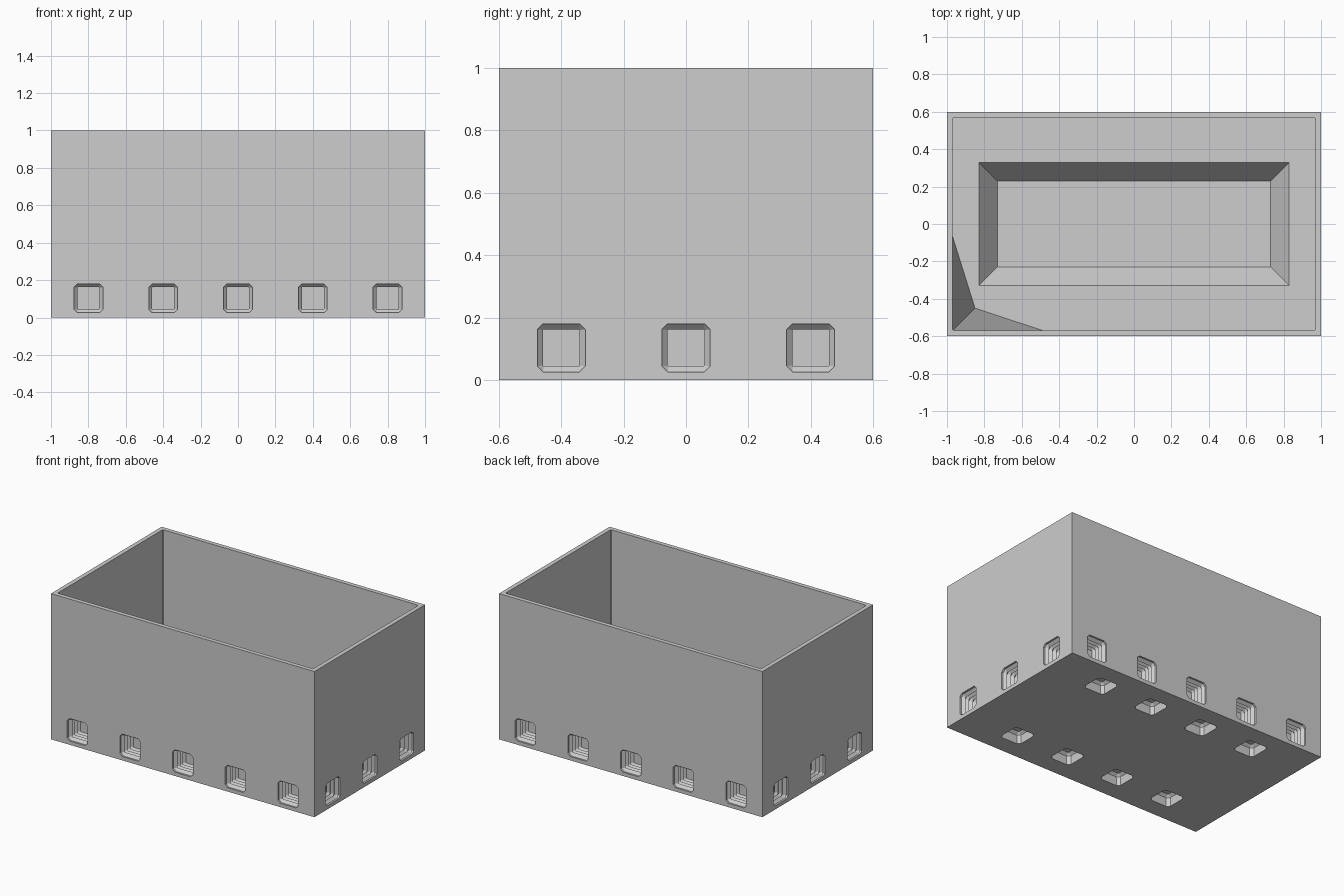
import bpy, bmesh
from mathutils import Matrix, Vector

if "Cube" in bpy.data.objects:
    bpy.data.objects.remove(bpy.data.objects["Cube"])

grey = bpy.data.materials.new("light_grey")
grey.diffuse_color = (0.61, 0.61, 0.61, 1)
grey.use_nodes = True
grey.node_tree.nodes["Principled BSDF"].inputs["Base Color"].default_value = grey.diffuse_color

FLOOR = 0.2
BASIN = 0.135


def finish(name, bm):
    bmesh.ops.recalc_face_normals(bm, faces=bm.faces)
    me = bpy.data.meshes.new(name)
    bm.to_mesh(me)
    bm.free()
    ob = bpy.data.objects.new(name, me)
    bpy.context.collection.objects.link(ob)
    me.materials.append(grey)
    return ob


def add_box(bm, size, centre):
    m = Matrix.Translation(centre) @ Matrix.Diagonal((*size, 1))
    return bmesh.ops.create_cube(bm, size=1, matrix=m)["verts"]


def ring(bm, r, c, d):
    # octagon of half-width r with corners trimmed by c, at depth d
    pts = [(r, c - r), (r, r - c), (r - c, r), (c - r, r),
           (-r, r - c), (-r, c - r), (c - r, -r), (r - c, -r)]
    return [bm.verts.new((x, y, d)) for x, y in pts]


def add_hole(bm, mat, depths):
    # recess along local z that narrows and widens in ribs, with a flat end
    part = bmesh.new()
    rings = [ring(part, r, c, d) for r, c, d in depths]
    for a, b in zip(rings, rings[1:]):
        for i in range(8):
            part.faces.new((a[i], a[i - 1], b[i - 1], b[i]))
    part.faces.new(rings[0])
    part.faces.new(rings[-1])
    bmesh.ops.remove_doubles(part, verts=part.verts, dist=1e-5)
    bmesh.ops.recalc_face_normals(part, faces=part.faces)
    part.transform(mat)
    tmp = bpy.data.meshes.new("tmp")
    part.to_mesh(tmp)
    part.free()
    bm.from_mesh(tmp)
    bpy.data.meshes.remove(tmp)


# outer block
bm = bmesh.new()
add_box(bm, (2, 1.2, 1), (0, 0, 0.5))
planter = finish("planter_box", bm)

# inner cavity with slightly trimmed vertical corners
bm = bmesh.new()
add_box(bm, (1.94, 1.14, 1), (0, 0, FLOOR + 0.5))
upright = [e for e in bm.edges if abs(e.verts[0].co.z - e.verts[1].co.z) > 0.5]
bmesh.ops.bevel(bm, geom=upright, offset=0.006, segments=1, affect='EDGES')
cavity = finish("cavity_cutter", bm)

# sloped basin in the floor
bm = bmesh.new()
for v in add_box(bm, (2, 2, 2 * BASIN), (0, 0, FLOOR)):
    low = v.co.z < FLOOR
    v.co.x *= 0.73 if low else 0.93
    v.co.y *= 0.23 if low else 0.43
basin = finish("basin_cutter", bm)

# recesses around the walls and under the base
R, C = 0.077, 0.018
N = R - C
ribs = [(R, C, -0.02), (R, C, 0.012), (N, 0.002, 0.03)]
for k in range(1, 4):
    d = 0.03 * k
    ribs += [(R, C, d + 0.015), (N, 0.002, d + 0.03)]
plain = [(R, C, -0.02), (R, C, 0.06), (N, 0.002, 0.078)]
bm = bmesh.new()
for s in (-1, 1):
    face_y = Matrix.Rotation(s * 1.5707963, 4, 'X')
    face_x = Matrix.Rotation(-s * 1.5707963, 4, 'Y')
    for i in range(5):
        add_hole(bm, Matrix.Translation((-0.8 + 0.4 * i, s * 0.6, 0.103)) @ face_y, ribs)
    for i in range(3):
        add_hole(bm, Matrix.Translation((s, -0.4 + 0.4 * i, 0.103)) @ face_x, ribs)
    for i in range(4):
        add_hole(bm, Matrix.Translation((-0.6 + 0.4 * i, s * 0.4, 0)), plain)
holes = finish("recess_cutter", bm)

cutters = (cavity, basin, holes)
for cutter in cutters:
    mod = planter.modifiers.new(cutter.name, 'BOOLEAN')
    mod.operation = 'DIFFERENCE'
    mod.solver = 'EXACT'
    mod.object = cutter

# bake the cuts so that no helpers remain
dg = bpy.context.evaluated_depsgraph_get()
baked = bpy.data.meshes.new_from_object(planter.evaluated_get(dg))
planter.modifiers.clear()
planter.data = baked
for cutter in cutters:
    bpy.data.objects.remove(cutter)

# sloped wedge in the front left inner corner
bm = bmesh.new()
pts = [(-0.972, -0.572, 0.95), (-0.972, -0.572, FLOOR - 0.002),
       (-0.85, -0.45, FLOOR), (-0.972, -0.06, FLOOR), (-0.48, -0.572, FLOOR)]
top, base, tip, left, front = [bm.verts.new(Vector(p)) for p in pts]
for f in ((top, tip, left), (top, front, tip), (top, left, base),
          (top, base, front), (base, left, tip), (base, tip, front)):
    bm.faces.new(f)
finish("corner_wedge", bm)
